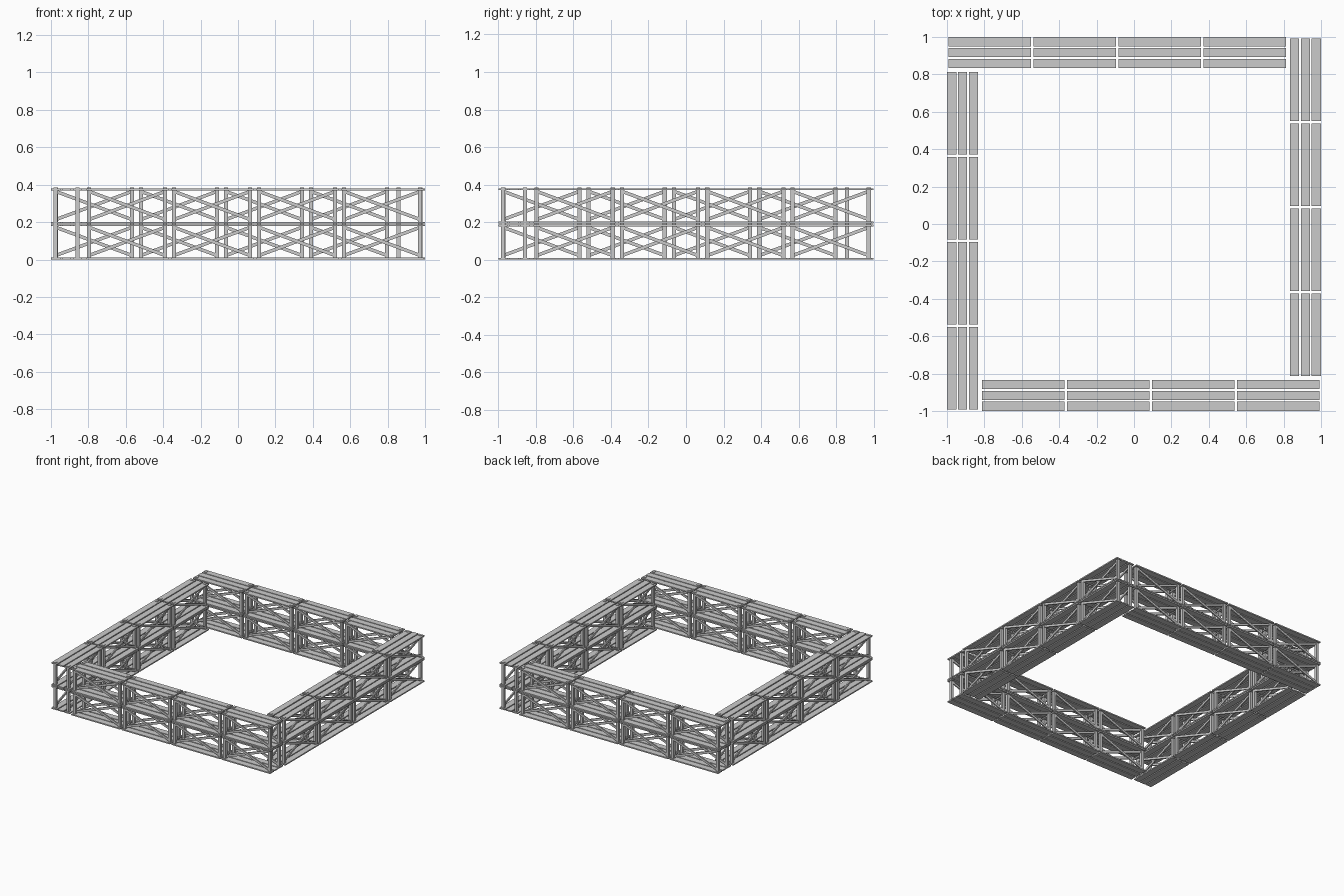
import bpy, bmesh
from math import pi, atan2, hypot
from mathutils import Matrix, Vector

if "Cube" in bpy.data.objects:
    bpy.data.objects.remove(bpy.data.objects["Cube"])

BAYS = [-0.593 + i * 0.4545 for i in range(4)]   # bay centres along a side
LEVELS = [0.0, 0.192]                            # base height of each tier
ROWS = [-0.975, -0.8585]                         # outer and inner frame planes
HALF = 0.203                                     # post offset from bay centre


def add_box(bm, centre, size, tilt=0.0):
    """Box at centre, tilted in the x-z plane."""
    m = (Matrix.Translation(Vector(centre)) @ Matrix.Rotation(-tilt, 4, 'Y')
         @ Matrix.Diagonal((*size, 1)))
    bmesh.ops.create_cube(bm, size=1, matrix=m)


def make_mesh(name, fill):
    bm = bmesh.new()
    for z in LEVELS:
        for x in BAYS:
            fill(bm, x, z)
    mesh = bpy.data.meshes.new(name)
    bm.to_mesh(mesh)
    bm.free()
    return mesh


# three boards at the bottom and top of every bay
def planks(bm, x, z):
    for y in (-0.975, -0.917, -0.8585):
        for h in (0.005, 0.183):
            add_box(bm, (x, y, z + h), (0.442, 0.05, 0.01))


# four corner posts per bay
def posts(bm, x, z):
    for y in ROWS:
        for s in (-1, 1):
            add_box(bm, (x + s * HALF, y, z + 0.096), (0.022, 0.022, 0.192))


# crossed diagonals on the outer and inner faces
def braces(bm, x, z):
    dx, dz = 2 * HALF, 0.15
    for y in ROWS:
        for s in (-1, 1):
            add_box(bm, (x, y + s * 0.005, z + 0.097),
                    (hypot(dx, dz), 0.01, 0.018), s * atan2(dz, dx))


# one side is built at the front, then turned around the square
for part, fill in (("planks", planks), ("posts", posts), ("braces", braces)):
    mesh = make_mesh(part, fill)
    for i, side in enumerate(("front", "right", "back", "left")):
        ob = bpy.data.objects.new(f"{side}_{part}", mesh)
        ob.rotation_euler.z = i * pi / 2
        bpy.context.collection.objects.link(ob)
